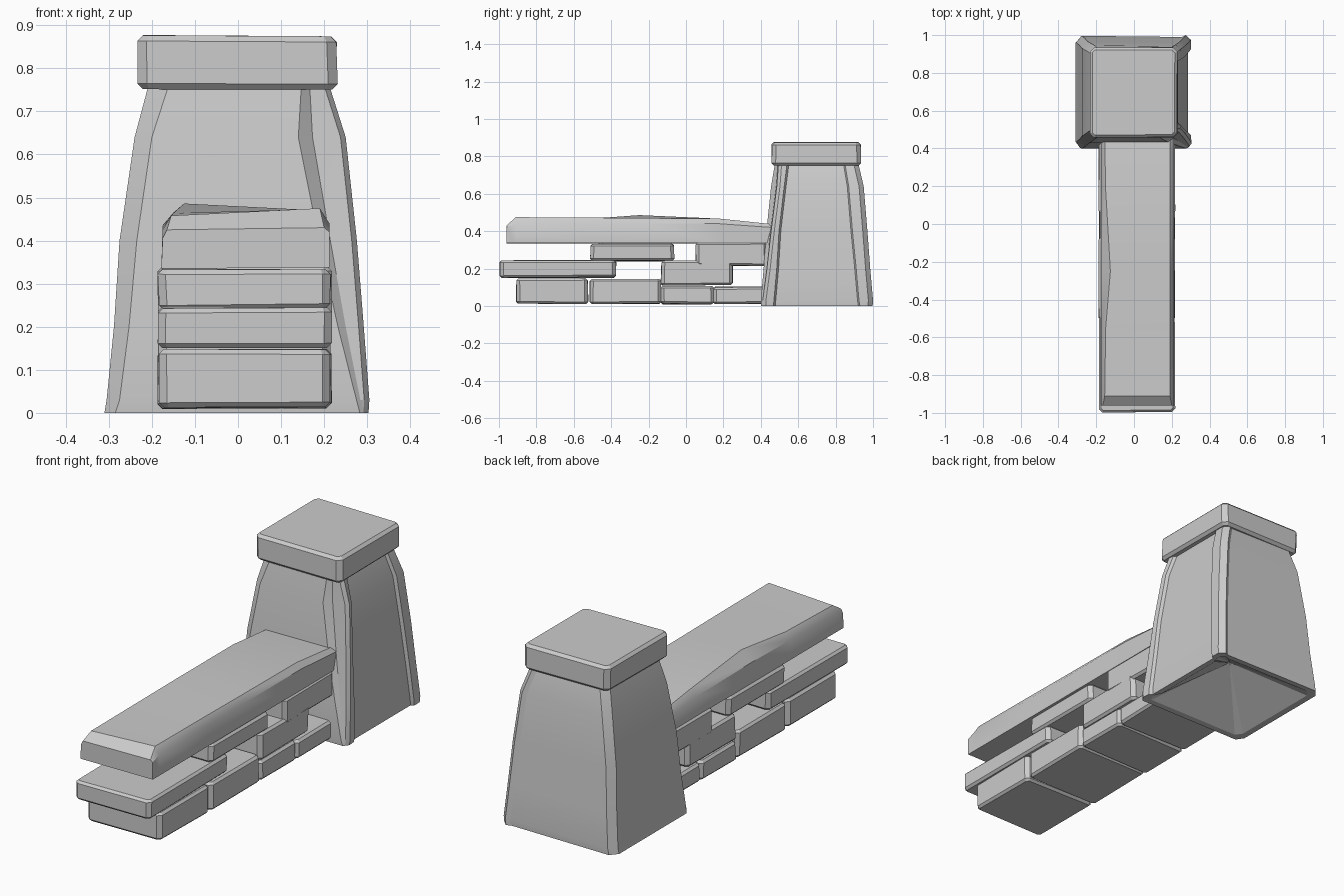
import bpy, bmesh, random
from math import radians
from mathutils import Vector

if "Cube" in bpy.data.objects:
    bpy.data.objects.remove(bpy.data.objects["Cube"])

random.seed(4)


def finish(bm, name, bevel=0.0, angle=0):
    bmesh.ops.recalc_face_normals(bm, faces=bm.faces)
    me = bpy.data.meshes.new(name)
    bm.to_mesh(me)
    bm.free()
    ob = bpy.data.objects.new(name, me)
    bpy.context.collection.objects.link(ob)
    if bevel:
        m = ob.modifiers.new("chipped_edges", 'BEVEL')
        m.width = bevel
        m.segments = 1
    if angle:
        bpy.ops.object.select_all(action='DESELECT')
        ob.select_set(True)
        bpy.context.view_layer.objects.active = ob
        bpy.ops.object.shade_smooth_by_angle(angle=radians(angle))
    return ob


def loft(rings, name, apex=None, angle=28):
    """Skin a stack of rings; the first end is flat, or a fan to an apex."""
    bm = bmesh.new()
    loops = [[bm.verts.new(p) for p in r] for r in rings]
    n = len(rings[0])
    for a, b in zip(loops, loops[1:]):
        for i in range(n):
            bm.faces.new((a[i], a[(i + 1) % n], b[(i + 1) % n], b[i]))
    if apex:
        tip = bm.verts.new(apex)
        for i in range(n):
            bm.faces.new((loops[0][(i + 1) % n], loops[0][i], tip))
    else:
        bm.faces.new(loops[0][::-1])
    bm.faces.new(loops[-1])
    return finish(bm, name, angle=angle)


def stone(name, x0, x1, y0, y1, z0, z1, chip=0.018, jit=0.006):
    bm = bmesh.new()
    bmesh.ops.create_cube(bm, size=1)
    lo, hi = (x0, y0, z0), (x1, y1, z1)
    for v in bm.verts:
        j = [random.uniform(0, jit) for _ in range(3)]
        v.co = Vector([hi[k] - j[k] if v.co[k] > 0 else lo[k] + j[k] for k in range(3)])
    # chip the upright corners more strongly, then lightly break the other edges
    upright = [e for e in bm.edges if abs(e.verts[0].co.z - e.verts[1].co.z) > 0.5 * (z1 - z0)]
    bmesh.ops.bevel(bm, geom=upright, offset=chip, segments=1, affect='EDGES', profile=0.5)
    flat = [e for e in bm.edges if abs(e.verts[0].co.z - e.verts[1].co.z) < 0.5 * (z1 - z0)]
    bmesh.ops.bevel(bm, geom=flat, offset=chip * 0.6, segments=1, affect='EDGES', profile=0.5)
    return finish(bm, name)


# Tapered pillar: corner columns stand slightly proud of the faces
# z, left x, right x, front y, back y, front-left chip x, front-right chip x,
# right face start y, right face end y
levels = [
    (0.00, -0.31, 0.303, 0.402, 0.998, 0.025, 0.02, 0.467, 0.93),
    (0.03, -0.305, 0.305, 0.40, 1.00, 0.03, 0.03, 0.47, 0.925),
    (0.20, -0.288, 0.292, 0.415, 0.985, 0.035, 0.06, 0.485, 0.91),
    (0.40, -0.275, 0.276, 0.43, 0.97, 0.04, 0.088, 0.497, 0.89),
    (0.64, -0.24, 0.25, 0.455, 0.95, 0.04, 0.11, 0.525, 0.87),
    (0.76, -0.208, 0.212, 0.475, 0.922, 0.047, 0.065, 0.54, 0.85),
]
rings = []
for z, l, r, f, b, cl, cr, s0, s1 in levels:
    g = 0.25 * cr
    rings.append([(l + cl, f, z), (r - cr, f, z), (r - 0.7 * cr, f + g, z),
                  (r - 0.012, f + g + 0.003, z), (r, f + g + 0.02, z),
                  (r - 0.004, s0, z), (r - 0.018, s0 + 0.01, z),
                  (r - 0.018, s1 - 0.008, z), (r - 0.003, s1, z),
                  (r - 0.004, b - 0.025, z), (r - 0.03, b, z), (r - 0.05, b - 0.01, z),
                  (l + 0.03, b - 0.004, z), (l, b - 0.04, z), (l, f + 0.035, z)])
# Narrow rim round the hollow underside
rim = [(x * 0.9, 0.7 + (y - 0.7) * 0.9, 0.002) for x, y, z in rings[0]]
loft([rim] + rings, "pillar", apex=(0, 0.70, 0.18), angle=18)

# Cap stone on the pillar
stone("pillar_cap", -0.235, 0.233, 0.456, 0.938, 0.749, 0.879, chip=0.022)

# Long coping slab: cross-sections along y
# y, left shoulder z, left top (x, z), right top (x, z), right shoulder z
sections = [
    (-0.96, 0.405, -0.165, 0.425, 0.20, 0.43, 0.42),
    (-0.91, 0.425, -0.155, 0.458, 0.19, 0.475, 0.44),
    (-0.55, 0.43, -0.15, 0.464, 0.19, 0.473, 0.44),
    (-0.25, 0.435, -0.125, 0.486, 0.19, 0.470, 0.44),
    (0.18, 0.43, -0.15, 0.465, 0.19, 0.467, 0.44),
    (0.46, 0.41, -0.155, 0.435, 0.19, 0.438, 0.42),
]
loft([[(-0.178, y, 0.335), (-0.175, y, ls), (lx, y, lz), (rx, y, rz), (0.212, y, rs), (0.212, y, 0.337)]
      for y, ls, lx, lz, rx, rz, rs in sections], "coping_slab", angle=35)

# Loose courses of stone below: y start, y end, z start, z end
courses = {
    "bottom_stone": [(-0.91, -0.521, 0.009, 0.149), (-0.519, -0.131, 0.009, 0.146),
                     (-0.139, 0.152, 0.009, 0.108), (0.144, 0.43, 0.009, 0.105)],
    "middle_stone": [(-1.0, -0.371, 0.150, 0.248), (-0.137, 0.255, 0.108, 0.243)],
    "upper_stone": [(-0.514, -0.06, 0.238, 0.336), (0.048, 0.44, 0.213, 0.342)],
}
for name, blocks in courses.items():
    for i, (y0, y1, z0, z1) in enumerate(blocks, 1):
        stone(f"{name}_{i}", -0.188, 0.219, y0, y1, z0, z1)
